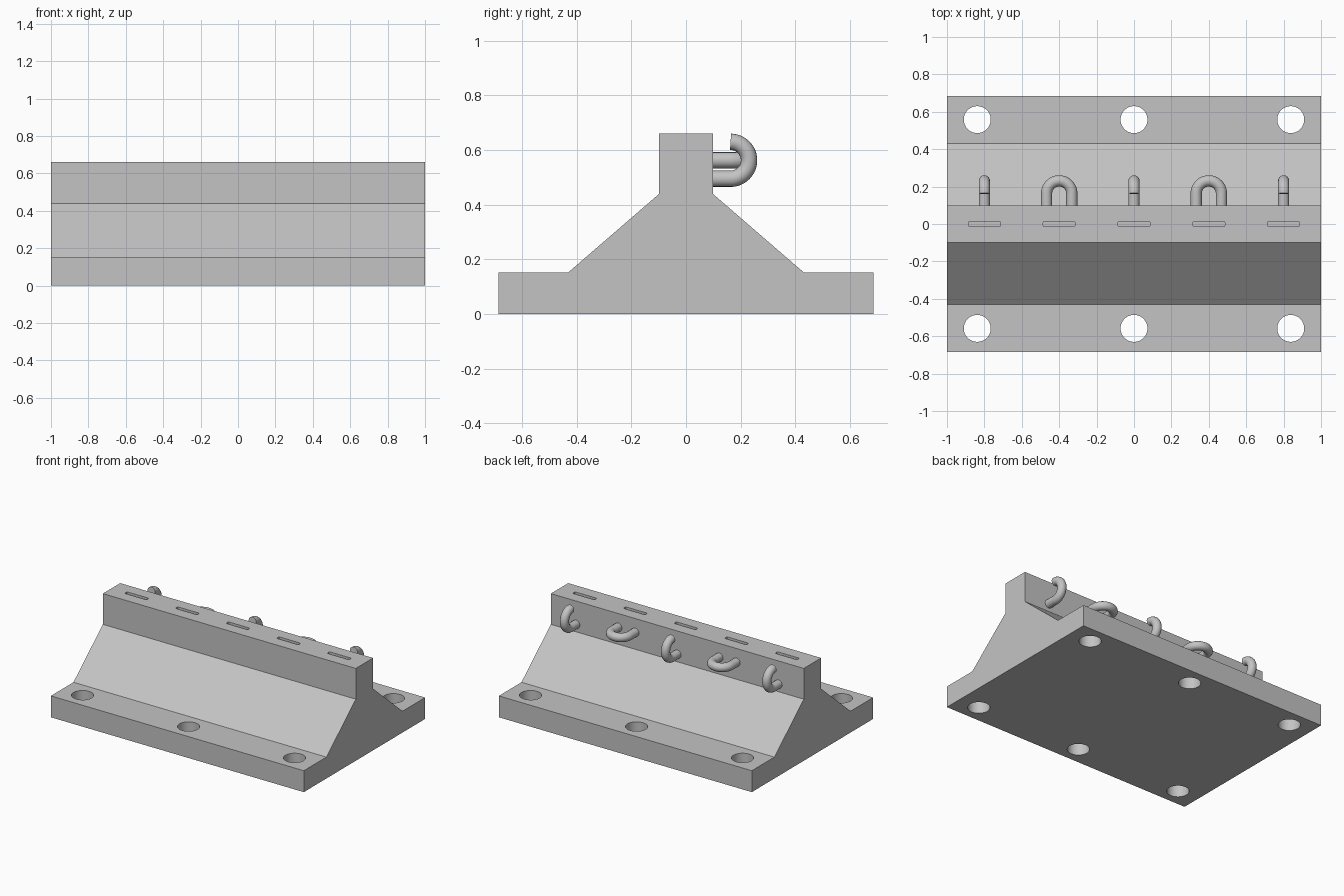
import bpy, bmesh, math
from mathutils import Matrix, Vector

cube = bpy.data.objects.get("Cube")
if cube:
    bpy.data.objects.remove(cube)

grey = bpy.data.materials.new("plain_grey")
grey.use_nodes = True
colour = (0.55, 0.55, 0.55, 1)
grey.diffuse_color = colour
grey.node_tree.nodes["Principled BSDF"].inputs["Base Color"].default_value = colour


def activate(obj):
    bpy.ops.object.select_all(action='DESELECT')
    obj.select_set(True)
    bpy.context.view_layer.objects.active = obj


def add_mesh(name, bm):
    bmesh.ops.recalc_face_normals(bm, faces=bm.faces[:])
    mesh = bpy.data.meshes.new(name)
    bm.to_mesh(mesh)
    bm.free()
    mesh.materials.append(grey)
    obj = bpy.data.objects.new(name, mesh)
    bpy.context.collection.objects.link(obj)
    return obj


def extrude_outline(bm, points, direction):
    face = bm.faces.new([bm.verts.new(p) for p in points])
    moved = bmesh.ops.extrude_face_region(bm, geom=[face])["geom"]
    verts = [v for v in moved if isinstance(v, bmesh.types.BMVert)]
    bmesh.ops.translate(bm, verts=verts, vec=direction)


# Base body: mirrored cross-section run along x
half = [(0.685, 0), (0.685, 0.153), (0.43, 0.153),
        (0.098, 0.44), (0.098, 0.66)]
outline = half + [(-y, z) for y, z in reversed(half)]
bm = bmesh.new()
extrude_outline(bm, [(-1, y, z) for y, z in outline], (2, 0, 0))
body = add_mesh("wall_mount_body", bm)

# Cutters: six bolt holes and five rounded slots in the ridge
HOOK_X = (-0.8, -0.4, 0, 0.4, 0.8)
bm = bmesh.new()
for x in (-0.838, 0, 0.838):
    for y in (-0.558, 0.558):
        bmesh.ops.create_cone(bm, cap_ends=True, segments=48, radius1=0.072,
                              radius2=0.072, depth=0.5,
                              matrix=Matrix.Translation((x, y, 0.1)))
for x in HOOK_X:
    corners = []
    for i, (sx, sy) in enumerate(((1, 1), (-1, 1), (-1, -1), (1, -1))):
        for k in range(4):
            a = math.radians(90 * i + 30 * k)
            corners.append((x + sx * 0.078 + 0.008 * math.cos(a),
                            sy * 0.006 + 0.008 * math.sin(a), 0.58))
    extrude_outline(bm, corners, (0, 0, 0.2))
cutter = add_mesh("hole_cutter", bm)
cutter.hide_render = True

activate(body)
cut = body.modifiers.new("holes", 'BOOLEAN')
cut.operation = 'DIFFERENCE'
cut.solver = 'EXACT'
cut.object = cutter
bpy.ops.object.modifier_apply(modifier=cut.name)
bpy.data.objects.remove(cutter)
bpy.ops.object.shade_smooth_by_angle(angle=math.radians(30))

# Hooks: open upright ones and closed flat loops, alternating
BEND, HOOK_Z = 0.0675, 0.5625


def add_hook(name, x, upright):
    side = Vector((0, 0, 1)) if upright else Vector((1, 0, 0))
    centre = Vector((x, 0.163, HOOK_Z))
    path = [Vector((x, 0.09, HOOK_Z)) - side * BEND]
    for i in range(25):
        a = math.pi * i / 24
        path.append(centre + BEND * (Vector((0, math.sin(a), 0)) - side * math.cos(a)))
    if not upright:
        path.append(Vector((x, 0.09, HOOK_Z)) + side * BEND)
    curve = bpy.data.curves.new(name, 'CURVE')
    curve.dimensions = '3D'
    curve.bevel_depth = 0.03
    curve.bevel_resolution = 6
    curve.use_fill_caps = True
    spline = curve.splines.new('POLY')
    spline.points.add(len(path) - 1)
    for point, co in zip(spline.points, path):
        point.co = (*co, 1)
    curve.materials.append(grey)
    obj = bpy.data.objects.new(name, curve)
    bpy.context.collection.objects.link(obj)
    activate(obj)
    bpy.ops.object.convert(target='MESH')
    bpy.ops.object.shade_smooth_by_angle(angle=math.radians(40))


for i, x in enumerate(HOOK_X):
    upright = i % 2 == 0
    add_hook(f"{'open_hook' if upright else 'loop_hook'}_{i + 1}", x, upright)
